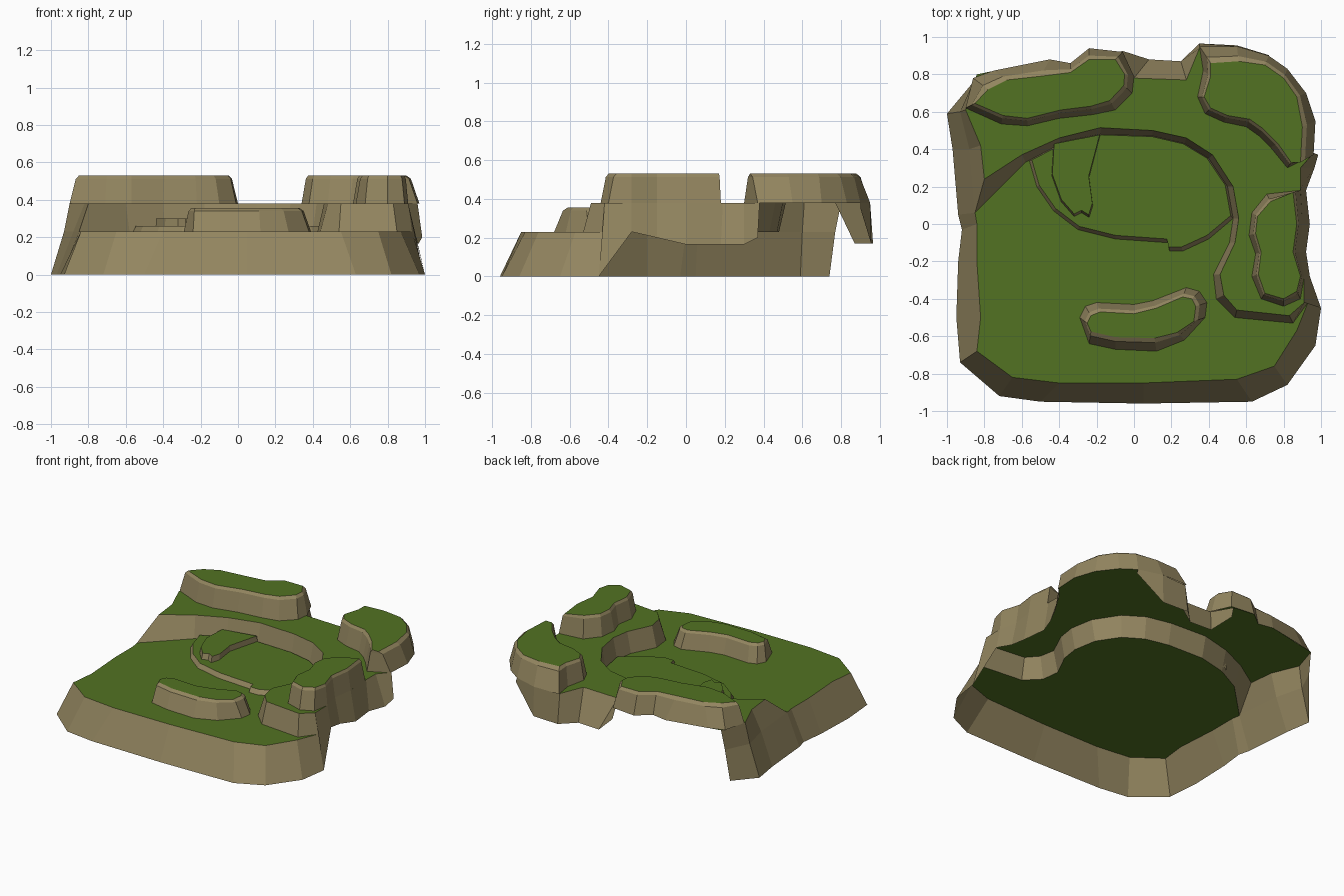
import bpy, bmesh
from mathutils import Vector

LOW, MID, HIGH = 0.23, 0.38, 0.53


def material(name, rgb):
    m = bpy.data.materials.new(name)
    m.diffuse_color = (*rgb, 1)
    return m


GRASS = material("grass_green", (0.085, 0.17, 0.016))
EARTH = material("earth_brown", (0.29, 0.235, 0.115))


def at(points, z):
    """Lift 2D points to height z; 3D points keep their own height."""
    return [Vector((p[0], p[1], p[2] if len(p) > 2 else z)) for p in points]


def build(name, rows, closed=False, cap=False):
    """Loft earth walls through rows of points, with an optional grass cap on the last row."""
    bm = bmesh.new()
    rings = [[bm.verts.new(p) for p in row] for row in rows]
    n = len(rings[0])
    for a, b in zip(rings, rings[1:]):
        for i in range(n if closed else n - 1):
            j = (i + 1) % n
            bm.faces.new((a[i], a[j], b[j], b[i]))
    if cap:
        bm.faces.new(rings[-1]).material_index = 1
    bm.normal_update()
    for f in bm.faces:
        if f.normal.z < 0:
            f.normal_flip()
    caps = [f for f in bm.faces if f.material_index == 1]
    bmesh.ops.triangulate(bm, faces=caps)
    mesh = bpy.data.meshes.new(name)
    bm.to_mesh(mesh)
    bm.free()
    mesh.materials.append(EARTH)
    mesh.materials.append(GRASS)
    ob = bpy.data.objects.new(name, mesh)
    bpy.context.collection.objects.link(ob)
    return ob


def hill(name, base, top, z0, z1):
    """Steep hill with a rounded shoulder and a grass top."""
    b, t = at(base, z0), at(top, z1)
    shoulder = []
    for p, q in zip(b, t):
        s = p.lerp(q, 0.65)
        s.z = z0 + (z1 - z0) * 0.88
        shoulder.append(s)
    build(name, [b, shoulder, t], closed=True, cap=True)


# Inner cliff between the low ground and the plateau
cliff_top = [(-.8, .24), (-.6, .37), (-.4, .46), (-.18, .515), (.1, .5), (.28, .46), (.42, .37),
             (.53, .2), (.56, .03), (.54, -.1), (.46, -.27), (.48, -.38), (.55, -.46),
             (.83, -.49), (.91, -.42)]
cliff_base = [(-.85, .06), (-.58, .33), (-.39, .43), (-.18, .48), (.1, .47), (.27, .43), (.4, .35),
              (.5, .2), (.53, .03), (.51, -.1), (.425, -.27), (.44, -.4), (.54, -.5),
              (.85, -.53), (.93, -.42)]
build("inner_cliff", [at(cliff_base, LOW), at(cliff_top, MID)])

# Low ground and the tall outer wall around its front and left
low_rim = [(.93, -.42), (.87, -.57), (.75, -.76), (.55, -.83), (.05, -.85), (-.4, -.85),
           (-.65, -.82), (-.84, -.68), (-.82, -.5), (-.84, -.2), (-.84, 0), (-.85, .06)]
corner_mid = [(-.88, .4), (-.93, .6), (-.85, .77)]
foot = [(1, -.45), (.97, -.65), (.82, -.86), (.63, -.95), (.05, -.96), (-.5, -.95),
        (-.72, -.92), (-.93, -.74), (-.95, -.5), (-.94, -.2), (-.92, -.03), (-.94, .05),
        (-.97, .4), (-1, .59), (-.87, .74)]
build("low_ground", [at(low_rim + cliff_base[1:-1], LOW)], cap=True)
build("front_wall", [at(foot, 0), at(low_rim + corner_mid, LOW)])

# Plateau with its left, back and right walls
left_rim = [(-.8, .24), (-.82, .42), (-.9, .61), (-.84, .8)]
back_rim = [(-.08, .92), (0, .78), (.28, .77), (.35, .94), (.55, .95), (.72, .9)]
right_rim = [(.96, .38), (.89, .3), (.89, .19), (.9, 0), (.88, -.15), (.91, -.28), (.91, -.42)]
plateau = (left_rim + [(-.45, .88), (-.34, .86), (-.24, .94)] + back_rim
           + [(.82, .83), (.92, .7), (.97, .55)] + right_rim + cliff_top[-2:0:-1])
build("plateau", [at(plateau, MID)], cap=True)
build("left_wall", [at(low_rim[-1:] + corner_mid, LOW), at(left_rim, MID)])
back_foot = [(-.06, .925, .3), (.08, .88), (.25, .87), (.35, .965), (.55, .955), (.73, .9, .35)]
build("back_wall", [at(back_foot, .17), at(back_rim, MID)])
right_foot = [(.985, .37, .2), (.965, .3), (.92, .18), (.94, 0), (.92, -.15, .2),
              (.94, -.28, .23), (1, -.45, 0)]
build("right_wall", [at(right_foot, .165), at(right_rim, MID)])
# Narrow piece closing the right end of the front wall
build("right_wall_end", [at([(1, -.45, 0), (.93, -.42)], LOW), at([(.97, -.4, .1), (.91, -.42, MID)], MID)])

# Hills on the plateau
hill("back_left_hill",
     [(-.9, .62), (-.86, .78), (-.75, .82), (-.45, .88), (-.34, .86), (-.24, .94), (-.06, .92),
      (0, .79), (-.01, .7), (-.1, .61), (-.22, .585), (-.4, .565), (-.57, .525), (-.71, .535)],
     [(-.85, .645), (-.78, .72), (-.68, .77), (-.5, .79), (-.34, .81), (-.24, .88), (-.1, .88),
      (-.05, .8), (-.055, .74), (-.13, .66), (-.23, .63), (-.39, .61), (-.57, .565), (-.7, .58)],
     MID, HIGH)
hill("back_right_hill",
     [(.35, .95), (.55, .95), (.72, .9), (.82, .83), (.92, .7), (.97, .55), (.96, .37), (.82, .3),
      (.73, .41), (.67, .47), (.6, .52), (.48, .545), (.38, .59), (.34, .68), (.37, .82)],
     [(.41, .86), (.56, .87), (.7, .85), (.8, .78), (.87, .68), (.9, .52), (.89, .33), (.84, .33),
      (.77, .43), (.69, .51), (.62, .56), (.5, .58), (.41, .62), (.375, .68), (.41, .79)],
     MID, HIGH)
hill("right_hill",
     [(.89, .18), (.71, .16), (.63, .06), (.615, -.06), (.65, -.16), (.63, -.28), (.68, -.4),
      (.8, -.44), (.89, -.4), (.91, -.28), (.88, -.15), (.9, 0)],
     [(.85, .17), (.73, .12), (.66, .04), (.65, -.05), (.68, -.15), (.665, -.27), (.7, -.37),
      (.8, -.4), (.87, -.36), (.89, -.28), (.85, -.15), (.87, 0)],
     MID, HIGH)

# Mound on the low ground
hill("front_mound",
     [(-.29, -.5), (-.26, -.44), (-.2, -.42), (0, -.43), (.1, -.41), (.28, -.34), (.35, -.36),
      (.39, -.42), (.38, -.5), (.27, -.62), (.12, -.68), (-.1, -.67), (-.24, -.64)],
     [(-.25, -.53), (-.23, -.49), (-.18, -.47), (0, -.48), (.12, -.45), (.26, -.39), (.31, -.4),
      (.33, -.44), (.32, -.52), (.23, -.58), (.11, -.61), (-.1, -.605), (-.23, -.575)],
     LOW, .355)

# Shallow terraces under the cliff
lower = [(-.56, .34), (-.52, .2), (-.43, .07), (-.3, -.03), (-.1, -.08), (.18, -.1), (.19, -.145),
         (.26, -.145), (.4, -.08), (.53, .03), (.5, .2), (.4, .35), (.27, .43), (.1, .47),
         (-.18, .48), (-.39, .43)]
upper = [(-.43, .43), (-.44, .26), (-.39, .12), (-.32, .04), (-.28, .06), (-.24, .035),
         (-.22, .1), (-.24, .25), (-.18, .48)]


def terrace(name, loop, centre, z0, z1):
    top = [(centre[0] + (x - centre[0]) * .975, centre[1] + (y - centre[1]) * .96) for x, y in loop]
    build(name, [at(loop, z0), at(top, z1)], closed=True, cap=True)


terrace("lower_terrace", lower, (0, .4), LOW, .26)
terrace("upper_terrace", upper, (-.32, .4), .26, .3)
